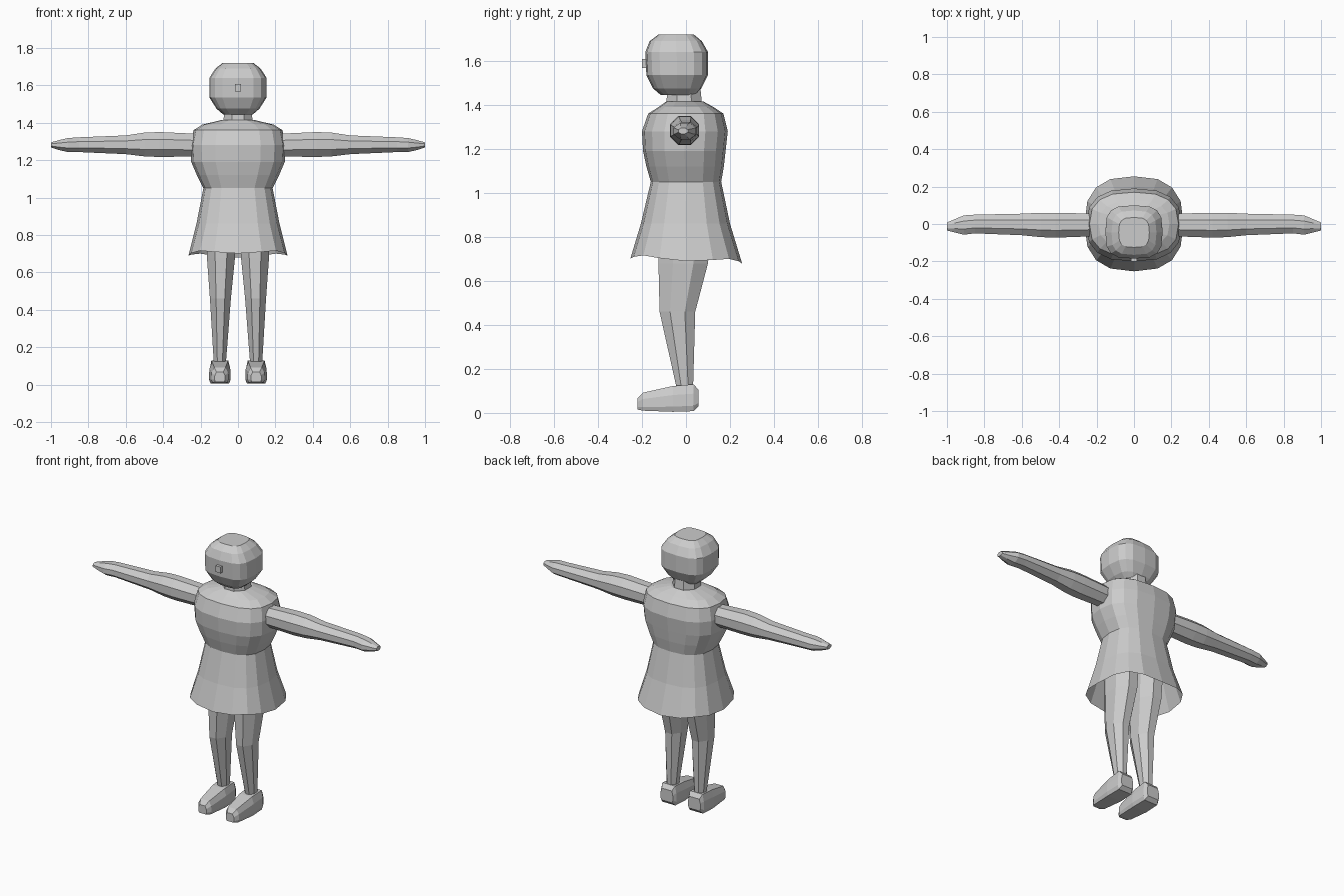
import bpy, bmesh, math

if "Cube" in bpy.data.objects:
    bpy.data.objects.remove(bpy.data.objects["Cube"])

clay = bpy.data.materials.new("clay grey")
clay.diffuse_color = (0.6, 0.6, 0.6, 1)
clay.use_nodes = True
clay.node_tree.nodes["Principled BSDF"].inputs["Base Color"].default_value = clay.diffuse_color


def outline(n, power, offset=0.0):
    """Rounded-square outline fitting a -1..1 box, as (u, v) pairs."""
    pts = []
    for i in range(n):
        a = 2 * math.pi * (i + offset) / n
        c, s = math.cos(a), math.sin(a)
        pts.append((math.copysign(abs(c) ** (2 / power), c),
                    math.copysign(abs(s) ** (2 / power), s)))
    m = max(p[0] for p in pts)
    return [(u / m, v / m) for u, v in pts]


def loft(name, rings, caps=(True, True)):
    """Skin a list of point rings into one mesh object."""
    bm = bmesh.new()
    rows = [[bm.verts.new(p) for p in r] for r in rings]
    n = len(rows[0])
    for a, b in zip(rows, rows[1:]):
        for i in range(n):
            j = (i + 1) % n
            bm.faces.new((a[i], a[j], b[j], b[i]))
    if caps[0]:
        bm.faces.new(rows[0][::-1])
    if caps[1]:
        bm.faces.new(rows[-1])
    bmesh.ops.recalc_face_normals(bm, faces=bm.faces)
    me = bpy.data.meshes.new(name)
    bm.to_mesh(me)
    bm.free()
    me.materials.append(clay)
    ob = bpy.data.objects.new(name, me)
    bpy.context.collection.objects.link(ob)
    return ob


def box_ring(shape, cx, hx, y0, y1, z):
    """Horizontal ring filling x = cx +- hx and y0..y1 at height z."""
    return [(cx + hx * u, (y0 + y1) / 2 + (y1 - y0) / 2 * v, z) for u, v in shape]


def stack(name, shape, sections, cx=0.0, caps=(True, True)):
    return loft(name, [box_ring(shape, cx + dx, hx, y0, y1, z)
                       for z, dx, hx, y0, y1 in sections], caps)


round16 = outline(16, 2.6)
head16 = outline(16, 3.2)
oct8 = outline(8, 2, 0.5)

# Torso with rounded shoulders
stack("torso", round16, [
    (1.05, 0, .185, -.16, .16), (1.12, 0, .22, -.18, .172), (1.19, 0, .25, -.195, .18),
    (1.28, 0, .255, -.20, .19), (1.36, 0, .238, -.172, .17), (1.39, 0, .19, -.125, .125),
    (1.415, 0, .085, -.09, .08)])

# Flared skirt, open below, with a wavy hem
skirt_rings = [box_ring(round16, 0, .185, -.16, .16, 1.05),
               box_ring(round16, 0, .222, -.205, .20, .86)]
hem = []
for i, (x, y, z) in enumerate(box_ring(round16, 0, .265, -.253, .255, .69)):
    a = 2 * math.pi * i / 16
    hem.append((x, y, z + .018 * math.sin(2 * a) ** 2 - .011 * math.sin(a)))
loft("skirt", skirt_rings + [hem], (False, False))

# Neck, head and nose
stack("neck", oct8, [(1.38, 0, .08, -.09, .075), (1.48, 0, .072, -.085, .065)])
stack("head", head16, [
    (1.445, 0, .08, -.115, .045), (1.475, 0, .115, -.15, .07), (1.535, 0, .153, -.18, .10),
    (1.64, 0, .153, -.185, .10), (1.69, 0, .12, -.165, .072), (1.72, 0, .082, -.125, .035)])
stack("nose", outline(4, 2, 0.5), [(1.568, 0, .017, -.2, -.17), (1.608, 0, .017, -.2, -.17)])

# Arm stations: x, y range, z range
arm = [(.20, -.065, .055, 1.22, 1.34), (.42, -.073, .06, 1.217, 1.35),
       (.50, -.07, .06, 1.22, 1.347), (.60, -.06, .055, 1.232, 1.332),
       (.85, -.05, .05, 1.243, 1.322), (.91, -.057, .046, 1.243, 1.318),
       (.96, -.045, .025, 1.255, 1.306), (1.0, -.035, .008, 1.268, 1.295)]
# Leg stations: z, x shift, half width, y range
leg = [(.11, 0, .032, -.042, .032), (.46, -.003, .056, -.12, .042),
       (.68, -.006, .075, -.125, .10), (.92, -.006, .08, -.125, .12)]
# Shoe stations: y, half width at sole, half width at top, z range
shoe = [(-.22, .028, .018, .015, .068), (-.195, .046, .030, .01, .092),
        (-.06, .058, .042, .005, .122), (.035, .055, .045, .008, .13),
        (.056, .044, .036, .03, .105)]

for side, s in (("left", 1), ("right", -1)):
    loft(side + "_arm", [[(s * x, (y0 + y1) / 2 + (y1 - y0) / 2 * u,
                           (z0 + z1) / 2 + (z1 - z0) / 2 * v) for u, v in oct8]
                         for x, y0, y1, z0, z1 in arm])
    stack(side + "_leg", oct8, [(z, s * dx, hx, y0, y1) for z, dx, hx, y0, y1 in leg], s * .097)
    loft(side + "_shoe", [[(s * .097 + k * w, y, z0 + (z1 - z0) * t) for k, w, t in (
        (-1, b * .85, 0), (1, b * .85, 0), (1, b, .2), (1, b * .97, .65),
        (1, t1, 1), (-1, t1, 1), (-1, b * .97, .65), (-1, b, .2))]
        for y, b, t1, z0, z1 in shoe])
